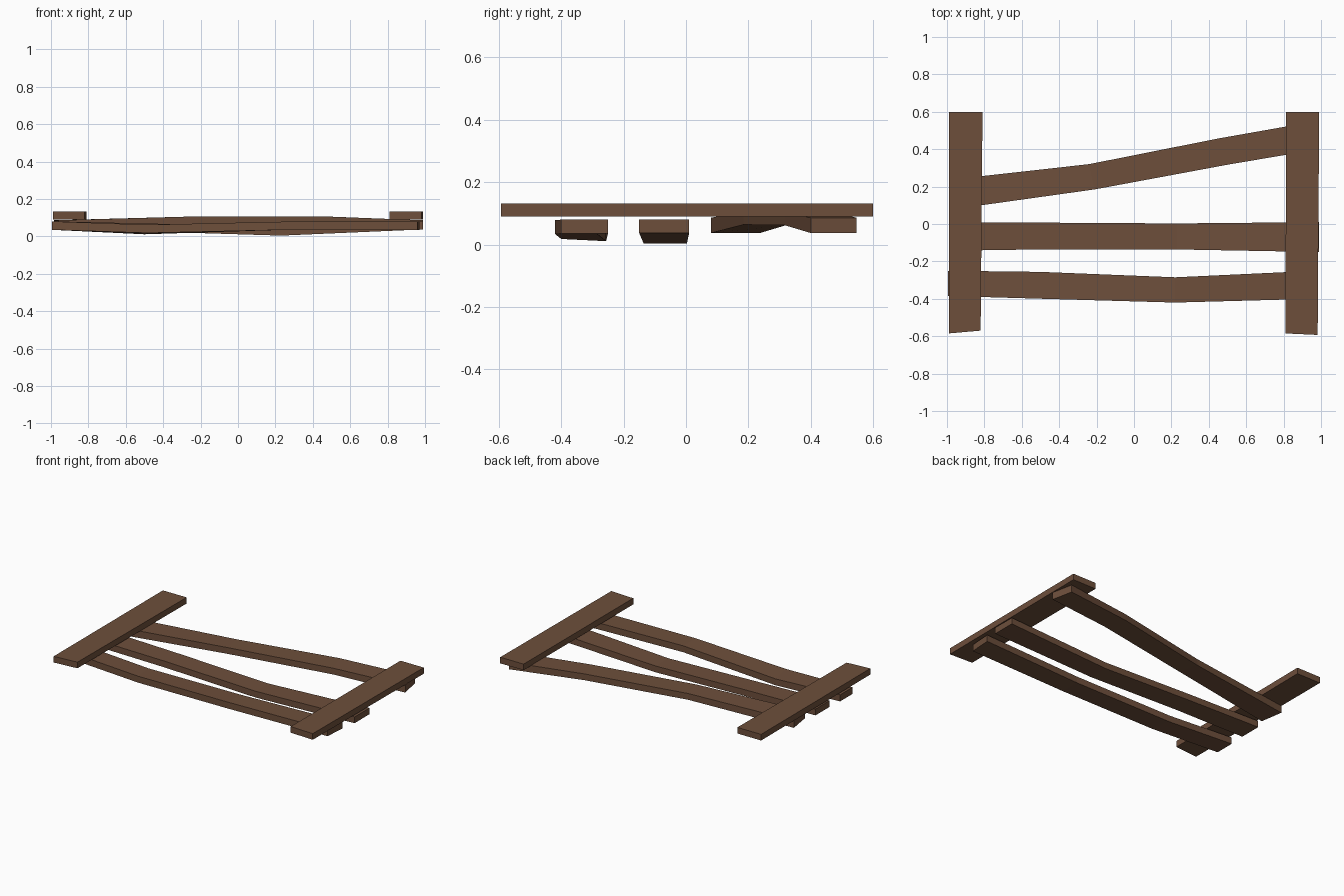
import bpy, bmesh

wood = bpy.data.materials.new("brown wood")
wood.diffuse_color = (0.155, 0.078, 0.044, 1)


def plank(name, sections):
    """Sweep a rectangular section along a plank.
    Each section: two top-view corners (a, b), the bottom z at each, thickness."""
    bm = bmesh.new()
    rings = []
    for (ax, ay), (bx, by), za, zb, t in sections:
        rings.append([bm.verts.new(p) for p in (
            (ax, ay, za), (bx, by, zb), (bx, by, zb + t), (ax, ay, za + t))])
    for r, s in zip(rings, rings[1:]):
        for i in range(4):
            j = (i + 1) % 4
            bm.faces.new((r[i], r[j], s[j], s[i]))
    bm.faces.new(rings[0][::-1])
    bm.faces.new(rings[-1])
    bmesh.ops.recalc_face_normals(bm, faces=bm.faces)
    mesh = bpy.data.meshes.new(name)
    bm.to_mesh(mesh)
    bm.free()
    mesh.materials.append(wood)
    obj = bpy.data.objects.new(name, mesh)
    bpy.context.collection.objects.link(obj)
    return obj


# Two posts lying on top of the rails
plank("left_post", [
    ((-0.99, -0.585), (-0.82, -0.57), 0.09, 0.09, 0.042),
    ((-0.99, 0.60), (-0.81, 0.60), 0.09, 0.09, 0.042)])
plank("right_post", [
    ((0.81, -0.585), (0.982, -0.593), 0.09, 0.09, 0.042),
    ((0.813, 0.60), (0.99, 0.60), 0.09, 0.09, 0.042)])

# Three warped rails, each bent at two points
plank("front_rail", [
    ((-0.995, -0.385), (-0.995, -0.25), 0.035, 0.035, 0.045),
    ((-0.48, -0.40), (-0.50, -0.256), 0.018, 0.011, 0.044),
    ((0.22, -0.42), (0.22, -0.285), 0.034, 0.034, 0.044),
    ((0.96, -0.40), (0.97, -0.25), 0.035, 0.035, 0.045)])
plank("middle_rail", [
    ((-0.99, -0.143), (-0.99, 0.01), 0.037, 0.037, 0.043),
    ((-0.45, -0.135), (-0.45, 0.007), 0.025, 0.025, 0.043),
    ((0.23, -0.136), (0.23, 0.003), 0.004, 0.004, 0.043),
    ((0.99, -0.15), (0.99, 0.01), 0.037, 0.037, 0.043)])
plank("back_rail", [
    ((-0.96, 0.08), (-0.985, 0.237), 0.037, 0.037, 0.049),
    ((-0.21, 0.185), (-0.24, 0.32), 0.064, 0.062, 0.043),
    ((0.50, 0.317), (0.45, 0.457), 0.062, 0.064, 0.043),
    ((0.99, 0.40), (0.96, 0.547), 0.037, 0.037, 0.049)])
